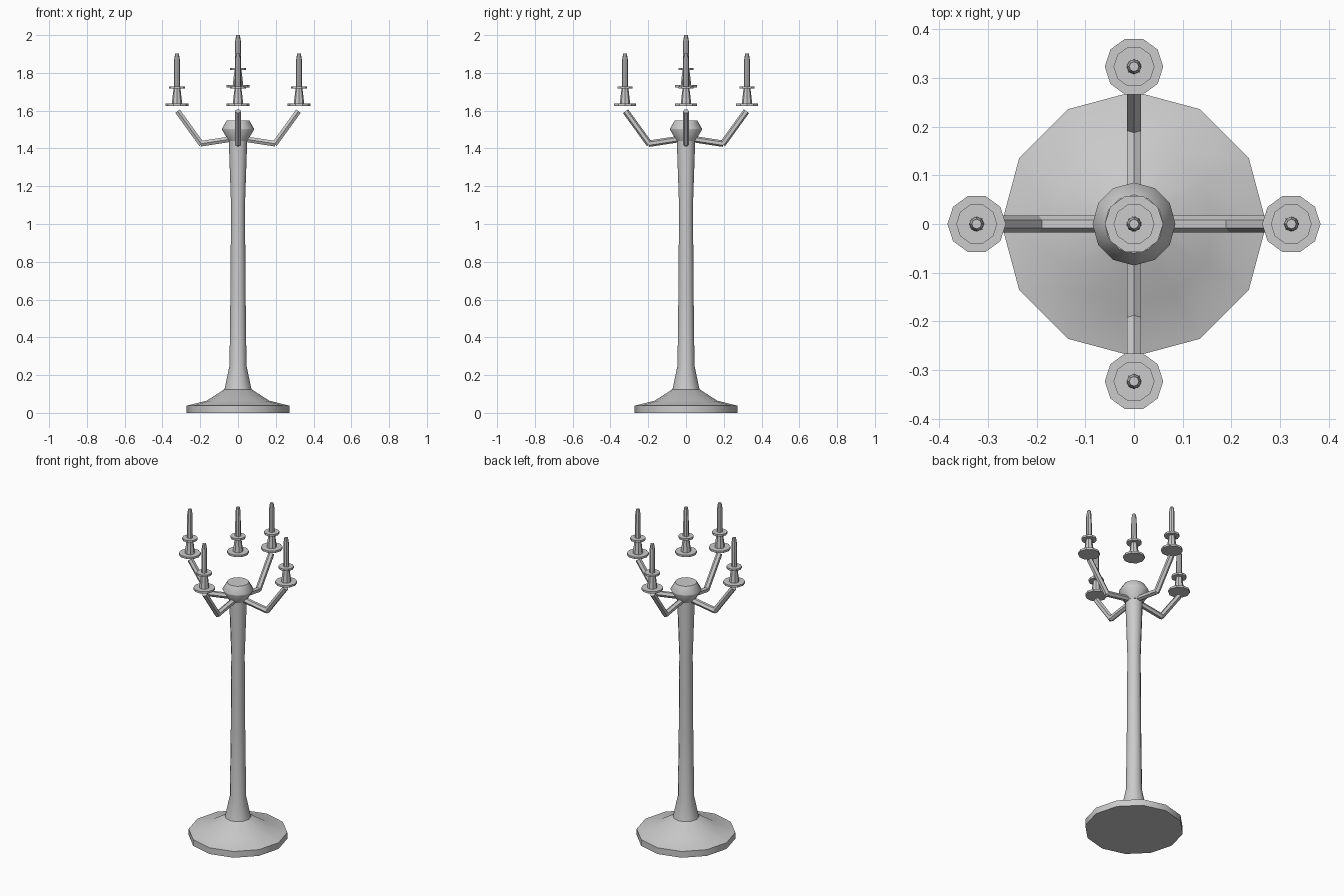
import bpy, bmesh, math
from mathutils import Vector

if "Cube" in bpy.data.objects:
    bpy.data.objects.remove(bpy.data.objects["Cube"])


def finish(name, bm, angle=35):
    bmesh.ops.recalc_face_normals(bm, faces=bm.faces)
    me = bpy.data.meshes.new(name)
    bm.to_mesh(me)
    bm.free()
    ob = bpy.data.objects.new(name, me)
    bpy.context.collection.objects.link(ob)
    bpy.ops.object.select_all(action='DESELECT')
    ob.select_set(True)
    bpy.context.view_layer.objects.active = ob
    if angle:
        bpy.ops.object.shade_smooth_by_angle(angle=math.radians(angle))
    return ob


def lathe(name, profile, sides, centre=(0, 0, 0), angle=35):
    """Closed turned part from (radius, height) points."""
    bm = bmesh.new()
    c = Vector(centre)
    rings = []
    for r, z in profile:
        rings.append([bm.verts.new(c + Vector((r * math.cos(math.tau * i / sides),
                                               r * math.sin(math.tau * i / sides), z)))
                      for i in range(sides)])
    for a, b in zip(rings, rings[1:]):
        for i in range(sides):
            j = (i + 1) % sides
            bm.faces.new((a[i], a[j], b[j], b[i]))
    bm.faces.new(rings[0][::-1])
    bm.faces.new(rings[-1])
    return finish(name, bm, angle)


def rod(name, start, end, side, radius=0.017, sides=6):
    """Straight hexagonal bar between two points, one corner towards 'side'."""
    start, end = Vector(start), Vector(end)
    v = side.cross((end - start).normalized())
    bm = bmesh.new()
    ends = [[bm.verts.new(p + radius * (math.cos(math.tau * i / sides) * side
                                        + math.sin(math.tau * i / sides) * v))
             for i in range(sides)] for p in (start, end)]
    for i in range(sides):
        j = (i + 1) % sides
        bm.faces.new((ends[0][i], ends[0][j], ends[1][j], ends[1][i]))
    for e in ends:
        bm.faces.new(e)
    return finish(name, bm, 0)


def candle_set(prefix, x, y, z):
    """Drip pan, holder stem, cup and candle."""
    c = (x, y, z)
    lathe(prefix + "_drip_pan", [(0.060, 0), (0.060, 0.012)], 10, c)
    lathe(prefix + "_holder", [(0.028, 0.010), (0.018, 0.095)], 8, c)
    lathe(prefix + "_cup", [(0.042, 0.092), (0.042, 0.104)], 10, c)
    lathe(prefix + "_candle", [(0.016, 0.100), (0.015, 0.245), (0.010, 0.277)], 8, c)


# Foot, column and cap
lathe("base", [(0.272, 0), (0.272, 0.038), (0.165, 0.065), (0.07, 0.126)], 12)
lathe("column", [(0.072, 0.122), (0.045, 0.25), (0.040, 0.65),
                 (0.037, 1.1), (0.048, 1.42), (0.048, 1.47)], 12)
lathe("cap", [(0.05, 1.44), (0.085, 1.5), (0.085, 1.505), (0.06, 1.547)], 12)

# Four bent arms, each with a candle floating just above the tip
for n in range(4):
    a = n * math.pi / 2
    d = Vector((round(math.cos(a)), round(math.sin(a)), 0))
    side = Vector((-d.y, d.x, 0))
    if n % 2:
        inner_side = side.cross(Vector((d.x * 0.16, d.y * 0.16, -0.025)).normalized())
        outer_side = side.cross(Vector((d.x * 0.13, d.y * 0.13, 0.175)).normalized())
    else:
        inner_side = outer_side = side
    up = Vector((0, 0, 1))
    rod(f"arm_inner_{n}", d * 0.035 + up * 1.45, d * 0.197 + up * 1.425, inner_side)
    rod(f"arm_outer_{n}", d * 0.193 + up * 1.422, d * 0.32 + up * 1.597, outer_side)
    candle_set(f"arm_{n}", d.x * 0.323, d.y * 0.323, 1.625)

# Central candle
candle_set("centre", 0, 0, 1.723)
